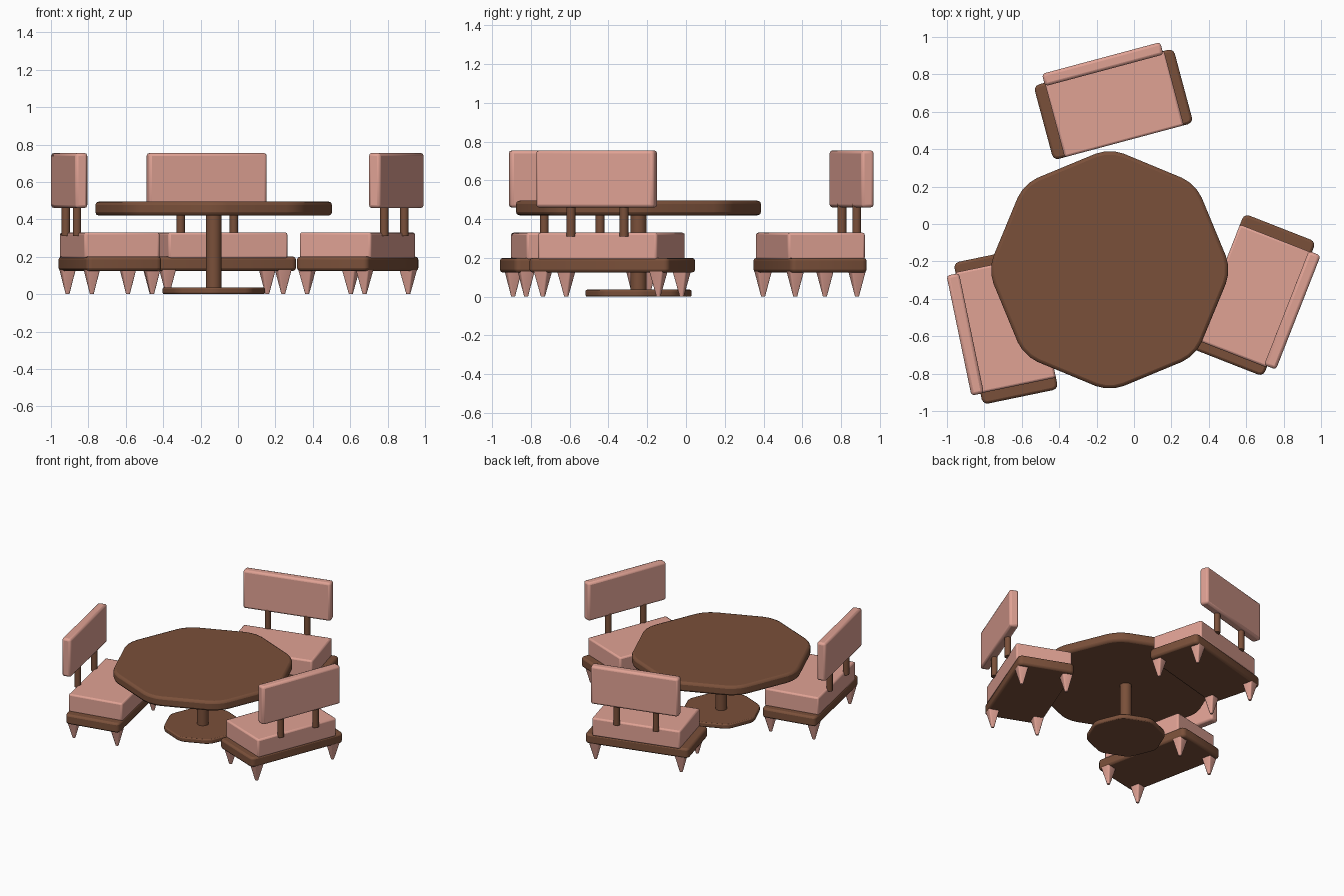
import bpy, bmesh
from math import radians, pi, cos, sin
from mathutils import Matrix, Vector

if "Cube" in bpy.data.objects:
    bpy.data.objects.remove(bpy.data.objects["Cube"])


def material(name, rgb):
    m = bpy.data.materials.new(name)
    m.diffuse_color = (*rgb, 1)
    m.use_nodes = True
    m.node_tree.nodes["Principled BSDF"].inputs["Base Color"].default_value = m.diffuse_color
    return m


WOOD = material("brown wood", (0.195, 0.08, 0.042))
PINK = material("pink fabric", (0.745, 0.36, 0.296))


def finish(name, bm, mat, place, bevel=0, segments=2):
    bmesh.ops.recalc_face_normals(bm, faces=bm.faces)
    me = bpy.data.meshes.new(name)
    bm.to_mesh(me)
    bm.free()
    me.materials.append(mat)
    ob = bpy.data.objects.new(name, me)
    bpy.context.collection.objects.link(ob)
    ob.matrix_world = place
    if bevel:
        mod = ob.modifiers.new("soft edges", 'BEVEL')
        mod.width, mod.segments = bevel, segments
        mod.limit_method, mod.angle_limit = 'ANGLE', radians(40)
    bpy.context.view_layer.objects.active = ob
    bpy.ops.object.select_all(action='DESELECT')
    ob.select_set(True)
    bpy.ops.object.shade_smooth_by_angle(angle=radians(32))
    return ob


def box(name, size, centre, mat, place, bevel, corner=0):
    bm = bmesh.new()
    bmesh.ops.create_cube(bm, size=1)
    bmesh.ops.transform(bm, matrix=Matrix.Translation(centre) @ Matrix.Diagonal((*size, 1)), verts=bm.verts)
    if corner:  # round the upright corners first
        upright = [e for e in bm.edges if abs(e.verts[0].co.z - e.verts[1].co.z) > 1e-4]
        bmesh.ops.bevel(bm, geom=upright, offset=corner, segments=3, profile=0.5, affect='EDGES')
    finish(name, bm, mat, place, bevel)


def prism(name, sides, r_low, r_high, z0, z1, xy, mat, place, bevel=0, corner=0, turn=0):
    bm = bmesh.new()
    bmesh.ops.create_cone(bm, cap_ends=True, segments=sides, radius1=r_low, radius2=r_high, depth=z1 - z0)
    spot = Matrix.Translation((*xy, (z0 + z1) / 2)) @ Matrix.Rotation(turn, 4, 'Z')
    bmesh.ops.transform(bm, matrix=spot, verts=bm.verts)
    if corner:
        upright = [e for e in bm.edges if abs(e.verts[0].co.z - e.verts[1].co.z) > 1e-4]
        bmesh.ops.bevel(bm, geom=upright, offset=corner, segments=3, profile=0.5, affect='EDGES')
    finish(name, bm, mat, place, bevel)


# Octagonal pedestal table
table = Matrix.Translation((-0.13, -0.245, 0))
prism("table_top", 8, 0.652, 0.652, 0.42, 0.495, (0, 0), WOOD, table, 0.018, 0.08)
prism("table_post", 16, 0.042, 0.042, 0.02, 0.43, (0, 0), WOOD, table)
prism("table_base", 8, 0.282, 0.282, 0, 0.036, (0, 0), WOOD, table, 0.008, 0.035)


# Chair, with its back towards local +y
def chair(label, x, y, angle):
    place = Matrix.Translation((x, y, 0)) @ Matrix.Rotation(radians(angle), 4, 'Z')
    box(label + "_seat_frame", (0.774, 0.412, 0.075), (0, 0, 0.1625), WOOD, place, 0.014, 0.03)
    box(label + "_cushion", (0.66, 0.412, 0.14), (0.005, 0, 0.26), PINK, place, 0.012)
    box(label + "_backrest", (0.655, 0.068, 0.295), (0, 0.222, 0.6075), PINK, place, 0.016)
    for sx in (-1, 1):
        prism(label + "_back_post", 12, 0.023, 0.023, 0.31, 0.48, (sx * 0.147, 0.21), WOOD, place)
        for sy in (-1, 1):
            prism(label + "_leg", 4, 0.014, 0.054, 0, 0.13, (sx * 0.32, sy * 0.165),
                  PINK, place, 0, 0.008, pi / 4)


chair("back_chair", -0.11, 0.64, 15)
chair("right_chair", 0.64, -0.38, -111.4)
chair("left_chair", -0.685, -0.545, 101.7)
